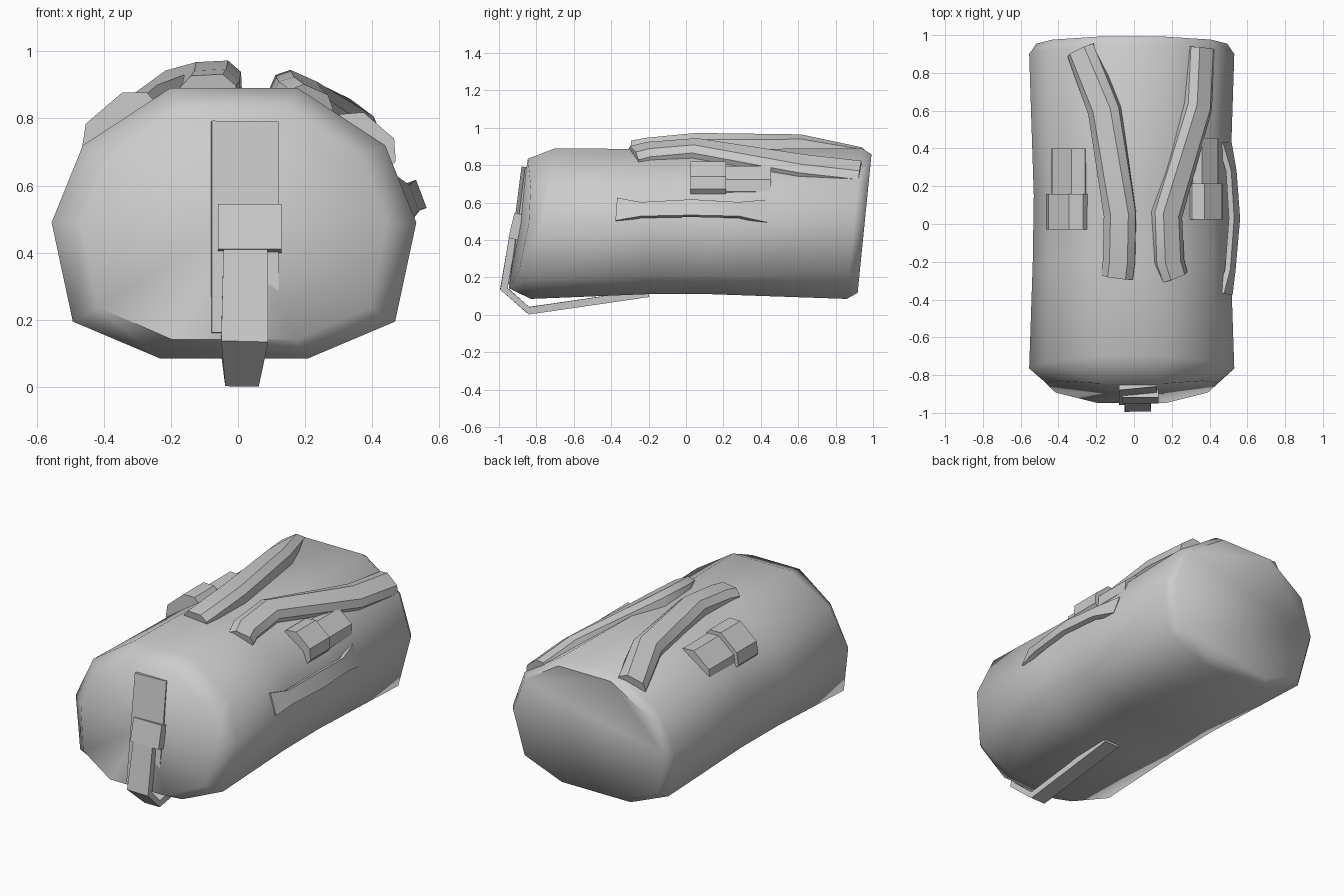
import bpy, bmesh, math
from mathutils import Vector

cube = bpy.data.objects.get("Cube")
if cube:
    bpy.data.objects.remove(cube, do_unlink=True)

GREY = (0.6, 0.6, 0.6, 1)
fabric = bpy.data.materials.new("grey_fabric")
fabric.use_nodes = True
fabric.diffuse_color = GREY
fabric.node_tree.nodes["Principled BSDF"].inputs["Base Color"].default_value = GREY


def finish(bm, name, angle):
    bmesh.ops.recalc_face_normals(bm, faces=bm.faces)
    mesh = bpy.data.meshes.new(name)
    bm.to_mesh(mesh)
    bm.free()
    mesh.materials.append(fabric)
    obj = bpy.data.objects.new(name, mesh)
    bpy.context.collection.objects.link(obj)
    bpy.ops.object.select_all(action="DESELECT")
    obj.select_set(True)
    bpy.context.view_layer.objects.active = obj
    bpy.ops.object.shade_smooth_by_angle(angle=math.radians(angle))
    return obj


def bridge(bm, a, b):
    for i in range(len(a)):
        j = (i + 1) % len(a)
        bm.faces.new((a[i], a[j], b[j], b[i]))


ROUND = [(-.5, -.5), (-.5, .1), (-.28, .5), (.28, .5), (.5, .1), (.5, -.5)]
FLAT = [(-.5, -.5), (-.5, .5), (.5, .5), (.5, -.5)]


def sweep(name, path, section, thick, angle=40):
    """Sweep a section along (centre, outward normal, width) stations."""
    bm = bmesh.new()
    pts = [Vector(p[0]) for p in path]
    rings = []
    for i, (_, normal, width) in enumerate(path):
        tangent = (pts[min(i + 1, len(pts) - 1)] - pts[max(i - 1, 0)]).normalized()
        side = tangent.cross(Vector(normal)).normalized()
        out = side.cross(tangent)
        rings.append([bm.verts.new(pts[i] + side * u * width + out * v * thick)
                      for u, v in section])
    for a, b in zip(rings, rings[1:]):
        bridge(bm, a, b)
    bm.faces.new(rings[0])
    bm.faces.new(rings[-1])
    return finish(bm, name, angle)


# Main bag: ten-sided outline lofted through slanted stations
OUTLINE = [(.22, .085), (.48, .195), (.543, .49), (.45, .72), (.19, .89)]
outline = OUTLINE + [(-x, z) for x, z in reversed(OUTLINE)]
MID = .49
# y, width scale, height scale, slant, bulge
STATIONS = [(-.905, .84, .86, .15, .22), (-.765, 1, 1, .16, 0), (-.2, .965, .955, .04, 0),
            (.15, .955, .96, .03, 0), (.9, 1, 1, .1, 0), (.955, .93, .92, .1, 0)]
bm = bmesh.new()
loops = []
for y, sx, sz, slant, bulge in STATIONS:
    loop = []
    for x, z in outline:
        h = (z - MID) * sz
        if 0 < y < .5 or y == -.2:
            h = max(h, -.38) if z < MID else (z - MID) * .99
        loop.append(bm.verts.new((x * sx - .012, y + slant * h + bulge * x * x, MID + h)))
    loops.append(loop)
for a, b in zip(loops, loops[1:]):
    bridge(bm, a, b)
hub = bm.verts.new((0, -.9, MID))
for i in range(len(outline)):
    bm.faces.new((loops[0][i - 1], loops[0][i], hub))
bm.faces.new(loops[-1])
finish(bm, "bag_body", 62)

# Carry handles lying on the top
sweep("left_handle", [((.215, -.28, .85), (.4, 0, .9), .15),
                      ((.19, -.2, .87), (.4, 0, .9), .16),
                      ((.18, .05, .89), (.4, 0, .9), .16),
                      ((.345, .62, .80), (.6, 0, .8), .16),
                      ((.36, .93, .765), (.6, 0, .8), .16)], ROUND, .08)
sweep("right_handle", [((-.09, -.28, .885), (-.05, 0, 1), .17),
                       ((-.08, -.2, .90), (-.05, 0, 1), .17),
                       ((-.075, .05, .925), (-.05, 0, 1), .17),
                       ((-.16, .6, .91), (-.25, 0, 1), .17),
                       ((-.28, .92, .835), (-.5, 0, .86), .17)], ROUND, .09)


# Side pouches, each with a thicker flap at the front
def pouch(side, x, z, y, lift, width):
    n = Vector(((1 if x > 0 else -1) * .65, 0, .76))
    base = Vector((x, 0, z))

    def block(part, start, end, rise, w):
        path = [(base + n * rise + Vector((0, t, 0)), n, w) for t in (start, end)]
        sweep(f"{side}_pouch_{part}", path, ROUND, .12, 30)

    block("body", y + .02, y + .43, lift - .025, width)
    block("flap", y, y + .19, lift, width + .015)


pouch("left", .39, .745, .025, -.015, .2)
pouch("right", -.36, .785, -.03, 0, .24)

# Grab strap on the left side, flared where it is sewn on
g = (.93, 0, .35)
sweep("side_grab_strap", [((.485, -.37, .56), g, .13), ((.51, -.24, .56), g, .08),
                          ((.532, .03, .57), g, .09), ((.515, .28, .56), g, .08),
                          ((.48, .43, .55), g, .13)], FLAT, .03)

# Front panel, buckle and the strap that wraps under the bag
sweep("front_panel", [((.02, -.935, .16), (.1, -1, .15), .2),
                      ((.02, -.855, .79), (.1, -1, .15), .2)], FLAT, .03)
sweep("front_buckle", [((.035, -.925, .405), (0, -1, .2), .19),
                       ((.035, -.893, .54), (0, -1, .2), .19)], FLAT, .05, 30)
sweep("front_strap", [((.022, -.925, .42), (0, -1, .2), .13),
                      ((.02, -.974, .14), (0, -1, -.4), .14),
                      ((.012, -.84, .022), (0, -.3, -1), .1),
                      ((0, -.2, .115), (0, 0, -1), .1)], FLAT, .04, 30)
